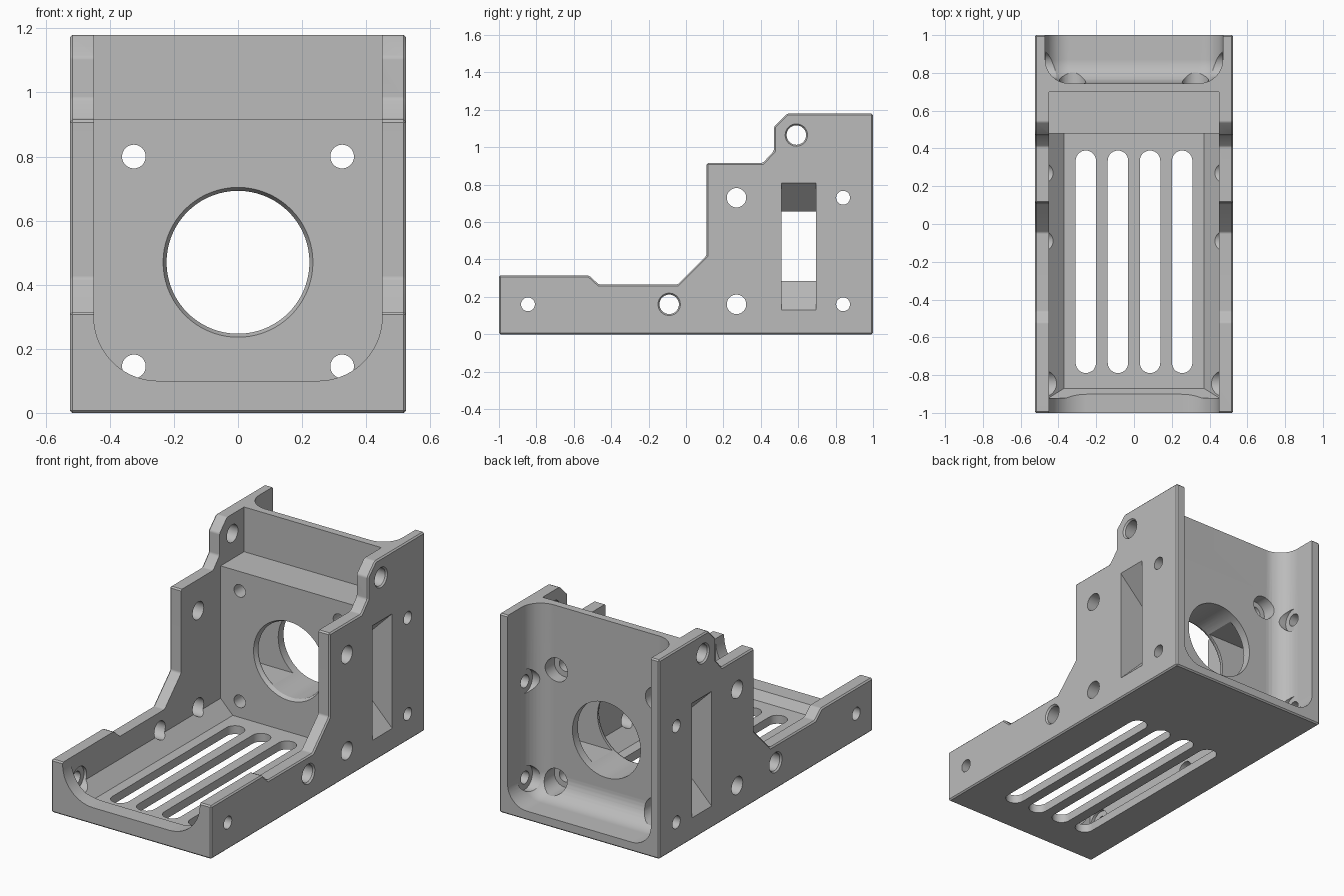
import bpy, bmesh
from math import sin, cos, pi, radians

if "Cube" in bpy.data.objects:
    bpy.data.objects.remove(bpy.data.objects["Cube"], do_unlink=True)

grey = bpy.data.materials.new("plain grey")
grey.use_nodes = True
grey.diffuse_color = (0.5, 0.5, 0.5, 1)
grey.node_tree.nodes["Principled BSDF"].inputs["Base Color"].default_value = (0.5, 0.5, 0.5, 1)

PLACE = {"x": lambda p, t: (t, p[0], p[1]),
         "y": lambda p, t: (p[0], t, p[1]),
         "z": lambda p, t: (p[0], p[1], t)}


def loft(name, axis, start, a, end, b):
    """Closed solid between two outlines lying across an axis."""
    bm = bmesh.new()
    low = [bm.verts.new(PLACE[axis](p, a)) for p in start]
    high = [bm.verts.new(PLACE[axis](p, b)) for p in end]
    bm.faces.new(low)
    bm.faces.new(high)
    n = len(low)
    for i in range(n):
        j = (i + 1) % n
        bm.faces.new((low[i], low[j], high[j], high[i]))
    bmesh.ops.recalc_face_normals(bm, faces=bm.faces)
    mesh = bpy.data.meshes.new(name)
    bm.to_mesh(mesh)
    bm.free()
    mesh.materials.append(grey)
    obj = bpy.data.objects.new(name, mesh)
    bpy.context.collection.objects.link(obj)
    return obj


def prism(name, axis, points, a, b):
    return loft(name, axis, points, a, points, b)


def arc(cx, cy, r, start, stop, steps):
    angles = [radians(start + (stop - start) * i / steps) for i in range(steps + 1)]
    return [(cx + r * cos(t), cy + r * sin(t)) for t in angles]


def circle(cx, cy, r, steps=40):
    return arc(cx, cy, r, 0, 360, steps)[:-1]


def rect(x0, x1, y0, y1):
    return [(x0, y0), (x1, y0), (x1, y1), (x0, y1)]


def apply(obj, mod):
    bpy.context.view_layer.objects.active = obj
    bpy.ops.object.modifier_apply(modifier=mod.name)


def bevel(obj, width, segments):
    mod = obj.modifiers.new("bevel", "BEVEL")
    mod.width, mod.segments = width, segments
    apply(obj, mod)


def cut(cutter):
    mod = body.modifiers.new("cut", "BOOLEAN")
    mod.operation, mod.solver, mod.object = "DIFFERENCE", "EXACT", cutter
    apply(body, mod)
    bpy.data.objects.remove(cutter, do_unlink=True)


# Stepped side profile across the full width
profile = [(-1, 0), (1, 0), (1, 1.18), (0.54, 1.18), (0.47, 1.11), (0.47, 0.98),
           (0.41, 0.915), (0.11, 0.915), (0.11, 0.42), (-0.045, 0.265),
           (-0.465, 0.265), (-0.52, 0.315), (-1, 0.315)]
body = prism("motor_bracket", "x", profile, -0.525, 0.525)
bevel(body, 0.008, 1)

# Front tray: chamfered floor, straight walls, rounded front lip
cut(loft("tray_floor", "z", rect(-0.37, 0.37, -0.87, 0.48), 0.05,
         rect(-0.45, 0.45, -0.92, 0.48), 0.13))
cut(prism("tray", "z", rect(-0.45, 0.45, -0.92, 0.48), 0.13, 1.5))
lip = ([(-0.45, 1.5)] + arc(-0.25, 0.3, 0.2, 180, 270, 14)
       + arc(0.25, 0.3, 0.2, 270, 360, 14) + [(0.45, 1.5)])
cut(prism("lip_opening", "y", lip, -1.1, -0.89))

# Ledge on top of the thick motor wall
cut(prism("ledge", "z", rect(-0.45, 0.45, 0.4, 0.7), 0.915, 1.5))

# Rounded pocket behind the motor wall
pocket = prism("rear_pocket", "z", rect(-0.47, 0.47, 0.745, 1.4), 0.055, 1.6)
bevel(pocket, 0.125, 10)
cut(pocket)

# Air duct through both sides, flared outwards
duct = [(-0.6, 0.055), (-0.37, 0.285), (0.37, 0.285), (0.6, 0.055),
        (0.6, 0.885), (0.37, 0.655), (-0.37, 0.655), (-0.6, 0.885)]
cut(prism("duct", "y", duct, 0.51, 0.695))

# Main bore with a shallow counterbore on the front
cut(prism("bore", "y", circle(0, 0.47, 0.223, 72), 0.4, 0.9))
cut(loft("bore_rim", "y", circle(0, 0.47, 0.239, 72), 0.47,
         circle(0, 0.47, 0.22, 72), 0.507))

# Motor screw holes, counterbored from the back
for x in (-0.325, 0.325):
    for z in (0.145, 0.8):
        cut(prism("screw_hole", "y", circle(x, z, 0.037), 0.4, 0.9))
        cut(prism("screw_head", "y", circle(x, z, 0.07), 0.67, 0.96))

# Cross holes through the side walls: y, z, radius, countersunk
for y, z, r, sunk in ((-0.845, 0.16, 0.037, False), (-0.09, 0.16, 0.052, True),
                      (0.27, 0.16, 0.052, False), (0.27, 0.73, 0.052, False),
                      (0.59, 1.065, 0.052, True),
                      (0.84, 0.16, 0.037, False), (0.84, 0.73, 0.037, False)):
    for side in (-1, 1):
        cut(prism("cross_hole", "x", circle(y, z, r), side * 0.4, side * 0.6))
        if sunk:
            cut(loft("countersink", "x", circle(y, z, 0.05), side * 0.513,
                     circle(y, z, 0.064), side * 0.53))
        if abs(y) > 0.8:
            cut(prism("nut_seat", "x", circle(y, z, 0.07), side * 0.3, side * 0.468))

# Vent slots in the floor
for i in range(4):
    x = -0.255 + 0.17 * i
    slot = arc(x, 0.335, 0.054, 0, 180, 14) + arc(x, -0.735, 0.054, 180, 360, 14)
    cut(prism("vent_slot", "z", slot, -0.1, 0.2))

# Smooth the rounds, keep the edges crisp
bpy.ops.object.select_all(action="DESELECT")
body.select_set(True)
bpy.context.view_layer.objects.active = body
bpy.ops.object.shade_smooth_by_angle(angle=radians(25))
normals = body.modifiers.new("flat_faces", "WEIGHTED_NORMAL")
normals.keep_sharp = True
